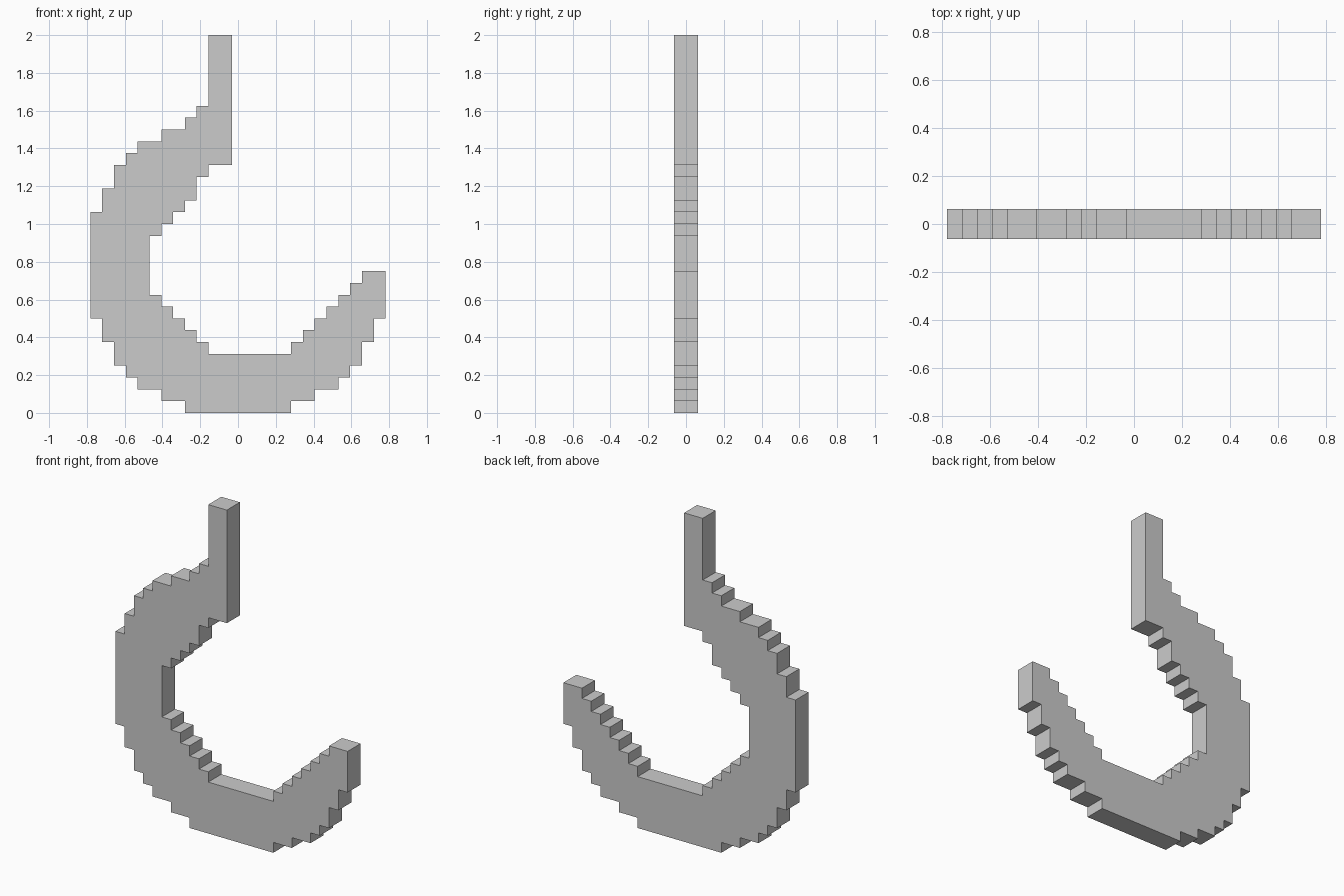
import bpy, bmesh

if "Cube" in bpy.data.objects:
    bpy.data.objects.remove(bpy.data.objects["Cube"])

U = 2 / 32          # size of one grid step
CX = 12.5           # grid column that lies on x = 0

# Grey metal
mat = bpy.data.materials.new("grey metal")
mat.diffuse_color = (0.6, 0.6, 0.6, 1)
mat.use_nodes = True
mat.node_tree.nodes["Principled BSDF"].inputs["Base Color"].default_value = mat.diffuse_color

# Stepped outline as (right, up) moves in grid steps, anticlockwise from the base
moves = [
    # outer edge of the point side
    (9, 1), (2, 1), (2, 1), (1, 1), (1, 2), (1, 2), (1, 4),
    # tip and inner slope down to the floor
    (-2, -1), (-1, -1), (-1, -1), (-1, -1), (-1, -1), (-1, -1), (-1, -1),
    # floor and inner curve of the back
    (-7, 1), (-1, 1), (-1, 1), (-1, 1), (-1, 1), (-1, 5),
    (1, 1), (1, 1), (1, 1), (1, 2), (1, 1), (2, 11),
    # top of the shank and outer curve of the back
    (-2, -6), (-1, -1), (-1, -1), (-2, -1), (-2, -1), (-1, -1),
    (-1, -2), (-1, -2), (-1, -9),
    (1, -2), (1, -2), (1, -1), (1, -1), (2, -1), (2, -1),
]
x, z = 8, 0
points = [(x, z)]
for dx, dz in moves:
    x += dx
    points.append((x, z))
    z += dz
    points.append((x, z))
points.pop()        # last point closes on the first

# Hook: outline face extruded to its thickness
bm = bmesh.new()
face = bm.faces.new([bm.verts.new(((px - CX) * U, -U, pz * U)) for px, pz in points])
ext = bmesh.ops.extrude_face_region(bm, geom=[face], use_keep_orig=True)
bmesh.ops.translate(bm, vec=(0, 2 * U, 0),
                    verts=[g for g in ext["geom"] if isinstance(g, bmesh.types.BMVert)])
bmesh.ops.recalc_face_normals(bm, faces=bm.faces)
mesh = bpy.data.meshes.new("hook")
bm.to_mesh(mesh)
bm.free()
mesh.materials.append(mat)
bpy.context.collection.objects.link(bpy.data.objects.new("hook", mesh))
